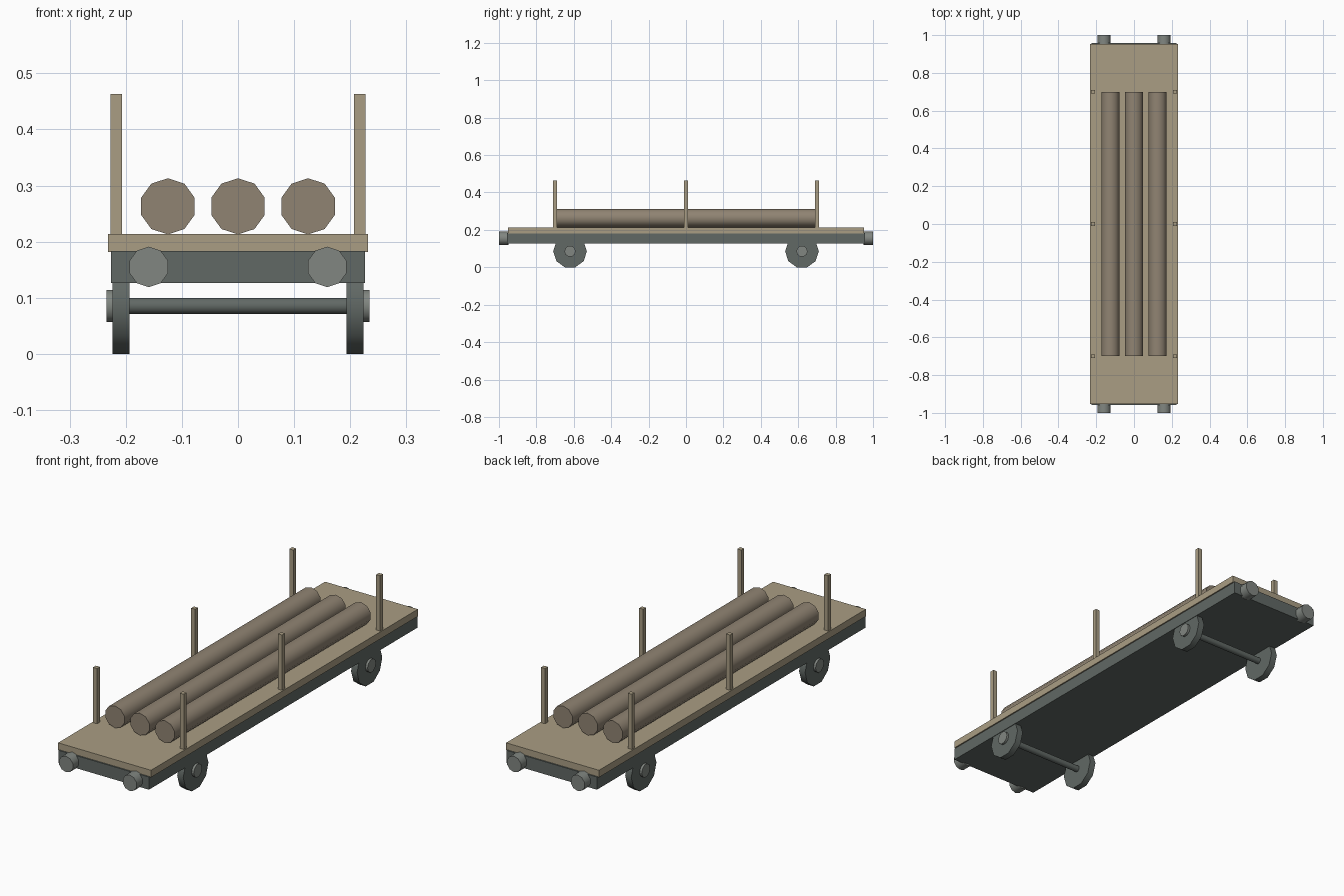
import bpy, math

if "Cube" in bpy.data.objects:
    bpy.data.objects.remove(bpy.data.objects["Cube"])


def material(name, rgb):
    m = bpy.data.materials.new(name)
    m.diffuse_color = (*rgb, 1)
    m.use_nodes = True
    m.node_tree.nodes["Principled BSDF"].inputs["Base Color"].default_value = m.diffuse_color
    return m


PLANK = material("plank_wood", (0.40, 0.34, 0.23))
BARK = material("log_wood", (0.28, 0.23, 0.17))
IRON = material("dark_iron", (0.12, 0.14, 0.13))
STEEL = material("light_steel", (0.22, 0.24, 0.22))


def box(name, center, size, mat):
    bpy.ops.mesh.primitive_cube_add(size=1, location=center)
    ob = bpy.context.object
    ob.name = name
    ob.scale = size
    bpy.ops.object.transform_apply(location=False, rotation=False, scale=True)
    ob.data.materials.append(mat)
    return ob


def rod(name, center, radius, length, axis, mat):
    """Ten-sided cylinder along x or y."""
    rot = (0, math.pi / 2, 0) if axis == 'x' else (math.pi / 2, 0, 0)
    bpy.ops.mesh.primitive_cylinder_add(vertices=10, radius=radius, depth=length,
                                        location=center, rotation=rot)
    ob = bpy.context.object
    ob.name = name
    ob.data.materials.append(mat)
    bpy.ops.object.shade_smooth_by_angle(angle=math.radians(40))
    return ob


# Underframe and plank deck
box("underframe", (0, 0, 0.155), (0.452, 1.916, 0.057), IRON)
box("deck", (0, 0, 0.1975), (0.464, 1.904, 0.032), PLANK)

# Axles with wheels and hubs
AXLE_Z = 0.0856
for y in (-0.62, 0.62):
    rod("axle", (0, y, AXLE_Z), 0.015, 0.40, 'x', IRON)
    for s in (-1, 1):
        rod("wheel", (s * 0.2085, y, AXLE_Z), 0.09, 0.03, 'x', IRON)
        rod("hub", (s * 0.222, y, AXLE_Z), 0.030, 0.024, 'x', STEEL)

# Buffers at both ends
for end in (-1, 1):
    for s in (-1, 1):
        rod("buffer", (s * 0.159, end * 0.975, 0.155), 0.036, 0.05, 'y', STEEL)

# Side stakes
for y in (-0.70, 0, 0.70):
    for s in (-1, 1):
        box("stake", (s * 0.217, y, 0.337), (0.02, 0.02, 0.252), PLANK)

# Log load
for x in (-0.125, 0, 0.125):
    rod("log", (x, 0, 0.263), 0.05, 1.40, 'y', BARK)
